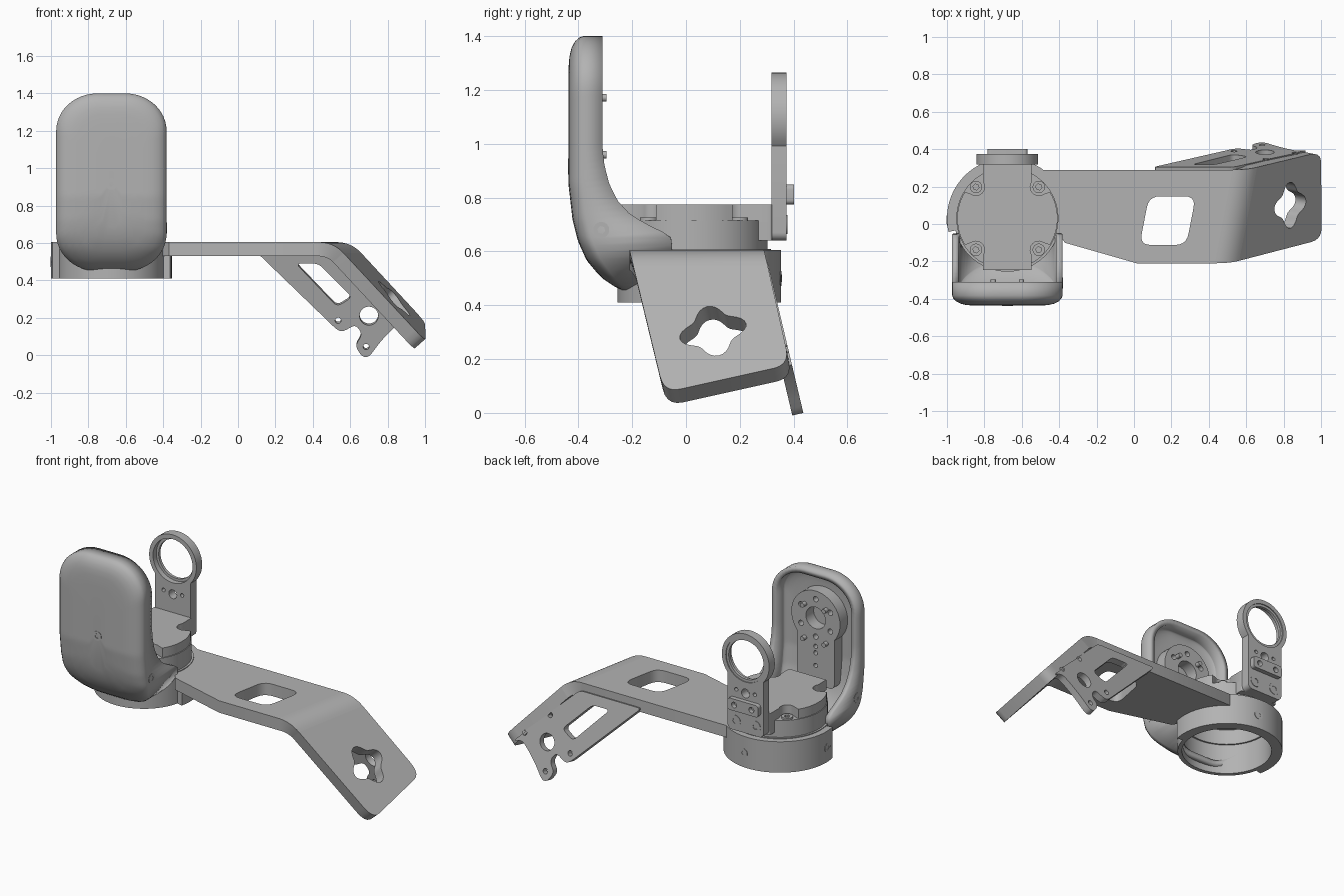
import bpy, bmesh
from math import sin, cos, pi, radians, degrees, acos, atan2
from mathutils import Vector as V

cube = bpy.data.objects.get("Cube")
if cube:
    bpy.data.objects.remove(cube)

grey = bpy.data.materials.new("machined_grey")
grey.use_nodes = True
grey.diffuse_color = (0.45, 0.45, 0.45, 1)
grey.node_tree.nodes["Principled BSDF"].inputs["Base Color"].default_value = grey.diffuse_color

CX, CY = -0.677, 0.03          # axis of the turret
AXIS_Z = 1.10                  # height of the tilt axis


def finish(name, bm):
    bmesh.ops.recalc_face_normals(bm, faces=bm.faces)
    mesh = bpy.data.meshes.new(name)
    bm.to_mesh(mesh)
    bm.free()
    mesh.materials.append(grey)
    mesh.shade_smooth()
    mesh.set_sharp_from_angle(angle=radians(35))
    ob = bpy.data.objects.new(name, mesh)
    bpy.context.collection.objects.link(ob)
    return ob


def prism(name, loops, lift, off):
    """Extrude an outline, with any further loops as holes, along off."""
    bm = bmesh.new()
    off = V(off)
    for loop in loops:
        vs = [bm.verts.new(lift(*p)) for p in loop]
        for a, b in zip(vs, vs[1:] + vs[:1]):
            bm.edges.new((a, b))
    bmesh.ops.triangle_fill(bm, use_beauty=True, edges=bm.edges[:], normal=off.normalized())
    ext = bmesh.ops.extrude_face_region(bm, geom=bm.faces[:], use_keep_orig=True)
    moved = [g for g in ext["geom"] if isinstance(g, bmesh.types.BMVert)]
    bmesh.ops.translate(bm, verts=moved, vec=off)
    return finish(name, bm)


def arc(x, y, r, a0, a1, n=32):
    angs = [radians(a0 + (a1 - a0) * i / n) for i in range(n + 1)]
    return [(x + r * cos(a), y + r * sin(a)) for a in angs]


def circle(x, y, r, n=40):
    return arc(x, y, r, 0, 360, n)[:-1]


def curve3(a, p, b, n):
    """Quadratic curve from a to b, pulled towards p."""
    ts = [k / n for k in range(n + 1)]
    return [a * (1 - t) ** 2 + p * 2 * t * (1 - t) + b * t * t for t in ts]


def rounded(pts, r, n=5):
    out = []
    for i, p in enumerate(pts):
        p, a, b = V(p), V(pts[i - 1]), V(pts[(i + 1) % len(pts)])
        s = p + (a - p).normalized() * min(r, (a - p).length * 0.45)
        e = p + (b - p).normalized() * min(r, (b - p).length * 0.45)
        out += [tuple(q) for q in curve3(s, p, e, n)]
    return out


def box_loop(x, y, w, h, r):
    return rounded([(x - w, y - h), (x + w, y - h), (x + w, y + h), (x - w, y + h)], r)


def at_z(z):
    return lambda x, y: (x, y, z)


def at_y(y):
    return lambda x, z: (x, y, z)


def screw(name, loc, axis, r=0.03, depth=0.008):
    """A hollow screw head standing on a surface."""
    axis = V(axis).normalized()
    u = axis.orthogonal().normalized()
    w = axis.cross(u)
    loc = V(loc) - axis * 0.004
    prism(name, [circle(0, 0, r, 20), circle(0, 0, r * 0.5, 6)],
          lambda a, b: loc + u * a + w * b, axis * (depth + 0.004))


def keyhole(r, w, z0, foot=0.03):
    """Round head on a straight stem with rounded lower corners."""
    a = degrees(acos(w / r))
    return (arc(CX, AXIS_Z, r, -a, 180 + a) + arc(CX - w + foot, z0 + foot, foot, 180, 270, 5)
            + arc(CX + w - foot, z0 + foot, foot, 270, 360, 5))


def lerp(table, x):
    if x <= table[0][0]:
        return table[0][1]
    for (x0, y0), (x1, y1) in zip(table, table[1:]):
        if x <= x1:
            return y0 + (y1 - y0) * (x - x0) / (x1 - x0)
    return table[-1][1]


# Turret base ring, clamp half ring and hollow body
prism("turret_base", [circle(CX, CY, 0.285, 64), circle(CX, CY, 0.26, 64)], at_z(0.41), (0, 0, 0.2))
prism("clamp", [arc(CX, CY, 0.323, -13, 193, 48) + arc(CX, CY, 0.28, 193, -13, 48)], at_z(0.41), (0, 0, 0.195))
prism("turret_body", [circle(CX, CY, 0.273, 64), circle(CX, CY, 0.25, 64)], at_z(0.6), (0, 0, 0.1))
prism("turret_deck", [circle(CX, CY, 0.273, 64)], at_z(0.695), (0, 0, 0.02))
for a in (85, 182):
    d = V((cos(radians(a)), sin(radians(a)), 0))
    screw("clamp_screw", V((CX, CY, 0.5)) + d * 0.322, d, 0.028, 0.003)

# Raised top plate with a round bite at each of four screws
quarter = [(0.13, 0.275)] + arc(0.168, 0.168, 0.046, 145, 305, 10) + arc(0, 0, 0.268, 32, 5, 5)
right = quarter + [(x, -y) for x, y in reversed(quarter)]
outline = right + [(-x, y) for x, y in reversed(right)]
prism("top_plate", [[(CX + x, CY + y) for x, y in outline]], at_z(0.71), (0, 0, 0.065))
prism("bracket_neck", [box_loop(CX, 0.27, 0.13, 0.05, 0.01)], at_z(0.64), (0, 0, 0.135))
for sx in (-1, 1):
    for sy in (-1, 1):
        screw("top_screw", (CX + sx * 0.168, CY + sy * 0.168, 0.715), (0, 0, 1), 0.033, 0.012)

# Rear bracket with bearing ring
stem_holes = [circle(CX, 0.89, 0.028, 20)] + [circle(CX + s * 0.065, 0.9, 0.012, 12) for s in (-1, 1)]
prism("rear_bracket", [keyhole(0.165, 0.125, 0.64), circle(CX, AXIS_Z, 0.138)] + stem_holes,
      at_y(0.317), (0, 0.057, 0))
prism("bearing_lip", [circle(CX, AXIS_Z, 0.142), circle(CX, AXIS_Z, 0.122)], at_y(0.35), (0, 0.018, 0))
bar_holes = [circle(CX + s * 0.06, 0.812, 0.018, 16) for s in (-1, 1)]
prism("bracket_bar", [box_loop(CX, 0.812, 0.107, 0.037, 0.02)] + bar_holes, at_y(0.372), (0, 0.03, 0))
for s in (-1, 1):
    screw("bracket_screw", (CX + s * 0.07, 0.374, 0.7), (0, 1, 0), 0.036, 0.003)

# Front pod: concentric rings from the middle of the face out to the open rear rim
front_y = [(0.45, -0.27), (0.5, -0.32), (0.57, -0.372), (0.64, -0.402), (0.72, -0.422), (0.85, -0.437)]
rear_y = [(0.45, -0.2), (0.53, -0.1), (0.6, -0.05), (0.66, -0.057), (0.685, -0.115), (0.735, -0.205),
          (0.79, -0.255), (0.85, -0.285), (0.92, -0.303), (0.98, -0.31)]
HW, HH, PZ = 0.295, 0.475, 0.925
RX, RZ = 0.22, 0.2             # corner radii
pod_outline = [(s * HW, (HH - RZ) * (i / 12 - 1)) for s in (-1, 1) for i in range(1, 24)]
for sx in (-1, 1):
    for sz in (-1, 1):
        pod_outline += [(sx * (HW - RX + RX * x), sz * (HH - RZ + RZ * z)) for x, z in arc(0, 0, 1, 0, 90, 12)]
pod_outline.sort(key=lambda p: atan2(p[1], p[0]))
layers = [(0.24, 0), (0.17, 0), (0.11, 0.001), (0.075, 0.004), (0.045, 0.011), (0.02, 0.024),
          (0.005, 0.04), (0, 0.055), (0, None)]
bm = bmesh.new()
rings = []
for inset, dy in layers:
    ring = []
    for x, z in pod_outline:
        zz = PZ + z * (1 - inset / HH)
        y = lerp(rear_y, zz) if dy is None else lerp(front_y, zz) + dy
        ring.append(bm.verts.new((CX + x * (1 - inset / HW), y, zz)))
    rings.append(ring)
mid = bm.verts.new((CX, -0.437, PZ))
for i in range(len(pod_outline)):
    bm.faces.new((mid, rings[0][i], rings[0][i - 1]))
    for r0, r1 in zip(rings, rings[1:]):
        bm.faces.new((r0[i - 1], r0[i], r1[i], r1[i - 1]))
pod = finish("front_pod", bm)
shell = pod.modifiers.new("wall", "SOLIDIFY")
shell.thickness = 0.035
shell.offset = -1

# Motor mount inside the pod
bolt_spots = arc(CX, AXIS_Z, 0.118, 30, 330, 5)
mount_holes = [circle(CX, AXIS_Z, 0.068)] + [circle(x, z, 0.017, 14) for x, z in bolt_spots]
mount_holes += [circle(CX, z, 0.014, 12) for z in (0.92, 0.88, 0.8)]
prism("motor_mount", [keyhole(0.17, 0.13, 0.68)] + mount_holes, at_y(-0.41), (0, 0.085, 0))
for z in (1.171, 0.959):
    for s in (-1, 1):
        prism("locating_pin", [circle(CX + s * 0.075, z, 0.014, 14)], at_y(-0.33), (0, 0.034, 0))
screw("pod_front_screw", (CX, -0.437, 0.915), (0, -1, 0), 0.03, 0.002)
for s in (-1, 1):
    screw("pod_side_screw", (CX + s * HW, -0.315, 0.68), (s, 0, 0), 0.03, 0.002)

# Fold between the arm and the sloping panel
T, BEND = 0.075, 0.08          # plate thickness, length of the bend on each side
UP = V((0, 0, 1))
fold_ends = [V((0.51, -0.21, 0.605)), V((0.605, 0.29, 0.605))]
slope = V((0.93, 0.24, -1)).normalized()
normal = slope.cross(fold_ends[1] - fold_ends[0]).normalized()
across = normal.cross(slope)
miter = (normal + UP) * (-T / (1 + normal.dot(UP)))
arm_end = [f - V((BEND, 0, 0)) for f in fold_ends]
panel_end = [f + slope * BEND for f in fold_ends]
bm = bmesh.new()
strips = []
for a, f, b in zip(arm_end, fold_ends, panel_end):
    strips.append([bm.verts.new(p) for p in curve3(a, f, b, 8)])
    strips.append([bm.verts.new(p) for p in curve3(a - UP * T, f + miter, b - normal * T, 8)])
front_top, front_low, back_top, back_low = strips
for p, q in ((front_top, front_low), (front_low, back_low), (back_low, back_top), (back_top, front_top)):
    for i in range(8):
        bm.faces.new((p[i], p[i + 1], q[i + 1], q[i]))
finish("arm_fold", bm)

# Horizontal arm with a window
root = arc(CX, CY, 0.285, 62, -16, 20)
arm = [arm_end[1].xy, (-0.53, 0.29)] + root + [(-0.37, -0.1), (0.015, -0.21), arm_end[0].xy]
window = rounded([(0.08, 0.148), (0.33, 0.148), (0.28, -0.112), (0.03, -0.112)], 0.06)
prism("arm", [arm, window], at_z(0.605), (0, 0, -T))


# Sloping end panel with a four-lobed opening
def on_panel(x, y):
    d = V((x, y)) - fold_ends[0].xy
    return (x, y, 0.605 - d.dot(normal.xy) / normal.z)


corners = rounded([panel_end[0].xy, (1.003, -0.082), (1.0, 0.386), panel_end[1].xy], 0.06)
panel = [panel_end[0].xy] + corners[6:18] + [panel_end[1].xy]
clover = []
for i in range(48):
    a = 2 * pi * i / 48
    p = (across * cos(a) + slope * sin(a)) * (0.107 + 0.019 * cos(4 * a))
    clover.append((0.835 + p.x, 0.1 + p.y))
prism("end_panel", [panel, clover], on_panel, normal * -T)

# Leaning rear flange with mounting lobes and window
flange = rounded([(0.1, 0.56), (0.53, 0.56), (0.93, 0.17), (0.87, 0.19), (0.81, 0.135), (0.76, 0.08), (0.7, 0.0),
                  (0.665, 0.0), (0.625, 0.06), (0.665, 0.12), (0.63, 0.175), (0.56, 0.135), (0.53, 0.145)], 0.03)
opening = rounded([(0.31, 0.5), (0.43, 0.5), (0.61, 0.32), (0.53, 0.27)], 0.03)
bolts = [circle(x, z, 0.016, 14) for x, z in ((0.535, 0.195), (0.685, 0.055), (0.86, 0.235), (0.705, 0.375))]
prism("rear_flange", [flange, opening, circle(0.7, 0.22, 0.05, 28)] + bolts,
      lambda x, z: (x, 0.293 + 0.2364 * (0.605 - z), z), V((0, -0.973, -0.23)) * 0.042)
